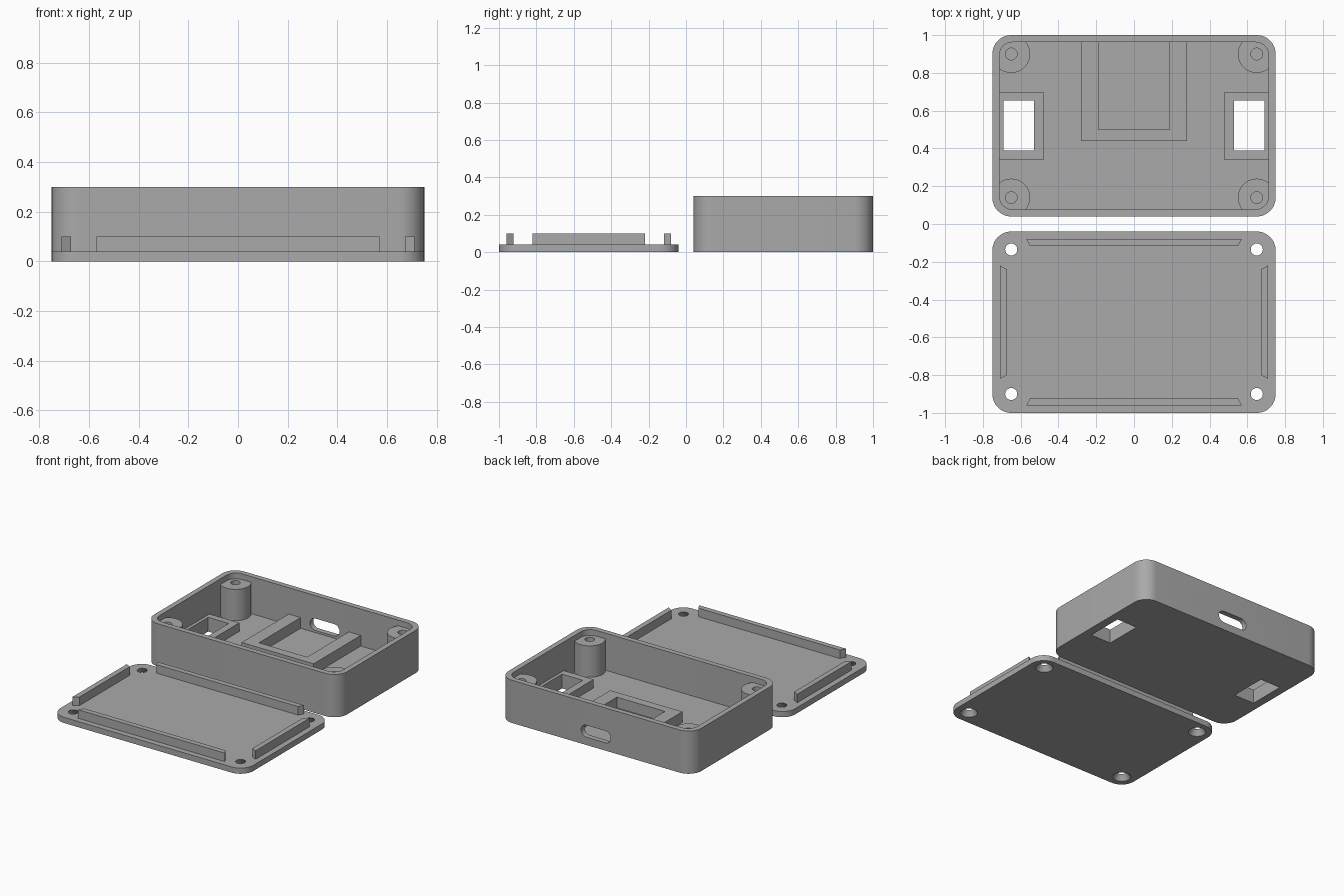
import bpy, bmesh
from math import sin, cos, pi, radians

cube = bpy.data.objects.get("Cube")
if cube:
    bpy.data.objects.remove(cube, do_unlink=True)

GREY = 0.4
mat = bpy.data.materials.new("grey plastic")
mat.use_nodes = True
mat.diffuse_color = (GREY, GREY, GREY, 1)
mat.node_tree.nodes["Principled BSDF"].inputs["Base Color"].default_value = (GREY, GREY, GREY, 1)

HALF_X, CORNER, WALL, FLOOR, HEIGHT = 0.75, 0.1, 0.0375, 0.04, 0.3
POST_X = HALF_X - CORNER


def rounded_rect(x0, x1, y0, y1, r, steps=12):
    """Outline of a rectangle with round corners, counter-clockwise."""
    centres = [(x1 - r, y1 - r), (x0 + r, y1 - r), (x0 + r, y0 + r), (x1 - r, y0 + r)]
    return [(cx + r * cos(a), cy + r * sin(a))
            for q, (cx, cy) in enumerate(centres)
            for a in [(q + i / steps) * pi / 2 for i in range(steps + 1)]]


def rect(x0, x1, y0, y1):
    return [(x0, y0), (x1, y0), (x1, y1), (x0, y1)]


def circle(x, y, r, n=48):
    return [(x + r * cos(2 * pi * i / n), y + r * sin(2 * pi * i / n)) for i in range(n)]


def loft(name, low, high, z0, z1):
    """Solid between two matching outlines."""
    bm = bmesh.new()
    a = [bm.verts.new((x, y, z0)) for x, y in low]
    b = [bm.verts.new((x, y, z1)) for x, y in high]
    bm.faces.new(a)
    bm.faces.new(b)
    n = len(a)
    for i in range(n):
        j = (i + 1) % n
        bm.faces.new((a[i], a[j], b[j], b[i]))
    bmesh.ops.recalc_face_normals(bm, faces=bm.faces)
    mesh = bpy.data.meshes.new(name)
    bm.to_mesh(mesh)
    bm.free()
    mesh.materials.append(mat)
    obj = bpy.data.objects.new(name, mesh)
    bpy.context.collection.objects.link(obj)
    return obj


def prism(name, outline, z0, z1):
    return loft(name, outline, outline, z0, z1)


def activate(obj):
    bpy.ops.object.select_all(action='DESELECT')
    obj.select_set(True)
    bpy.context.view_layer.objects.active = obj


def carve(obj, cutter, operation='DIFFERENCE'):
    """Apply a boolean and drop its cutter."""
    mod = obj.modifiers.new("carve", 'BOOLEAN')
    mod.operation, mod.object, mod.solver = operation, cutter, 'EXACT'
    activate(obj)
    bpy.ops.object.modifier_apply(modifier=mod.name)
    bpy.data.objects.remove(cutter, do_unlink=True)


parts = []

# Open case with a hollow inside
Y0, Y1 = 0.04, 1.0
case = prism("case", rounded_rect(-HALF_X, HALF_X, Y0, Y1, CORNER), 0, HEIGHT)
inside = (-HALF_X + WALL, HALF_X - WALL, Y0 + WALL, Y1 - WALL)
carve(case, prism("cutter", rounded_rect(*inside, 0.07), FLOOR, HEIGHT + 0.1))
parts.append(case)

# Round-ended port in the back wall
port = prism("cutter", rounded_rect(-0.115, 0.115, -0.042, 0.042, 0.0419), -0.1, 0.1)
port.rotation_euler = (pi / 2, 0, 0)
port.location = (0, Y1, 0.097)
bpy.context.view_layer.update()
carve(case, port)

# Side windows through the floor with raised frames
for side, label in ((-1, "right"), (1, "left")):
    def window():
        return prism("cutter", rect(*sorted((side * 0.53, side * 0.69)), 0.39, 0.655), -0.1, 0.2)
    frame = prism(label + "_window_frame",
                  rect(*sorted((side * 0.48, side * 0.725)), 0.34, 0.7), 0.02, 0.1)
    carve(case, window())
    carve(frame, window())
    parts.append(frame)

# Screw posts merged into the corners
embed = 0.01
for x, xl in ((-POST_X, "right"), (POST_X, "left")):
    for y, yl in ((Y0 + CORNER, "front"), (Y1 - CORNER, "back")):
        post = prism(f"{yl}_{xl}_post", circle(x, y, 0.1), 0.02, 0.26)
        x0, x1, y0, y1 = inside
        carve(post, prism("cutter", rounded_rect(x0 - embed, x1 + embed, y0 - embed, y1 + embed, 0.08),
                          0, HEIGHT), 'INTERSECT')
        carve(post, prism("cutter", circle(x, y, 0.031, 32), FLOOR, HEIGHT))
        parts.append(post)

# U-shaped holder against the back wall
back = Y1 - WALL + embed
holder = [(-0.28, back), (-0.28, 0.44), (0.28, 0.44), (0.28, back),
          (0.187, back), (0.187, 0.5), (-0.187, 0.5), (-0.187, back)]
parts.append(prism("board_holder", holder, 0.02, 0.115))

# Lid plate with countersunk screw holes
lid = prism("lid", rounded_rect(-HALF_X, HALF_X, -Y1, -Y0, CORNER), 0, FLOOR)
for x in (-POST_X, POST_X):
    for y in (-Y0 - CORNER + 0.005, -Y1 + CORNER):
        carve(lid, loft("cutter", circle(x, y, 0.0635, 32), circle(x, y, 0.0255, 32), -0.01, 0.05))
parts.append(lid)

# Locating rails on the lid, mitred at the ends
MID = -(Y0 + Y1) / 2


def rail(name, half, reach, turn):
    """Rail of given half length, its outer face at reach, swung by quarter turns."""
    shape = [(-half, -reach), (half, -reach), (half - 0.02, 0.0375 - reach), (0.02 - half, 0.0375 - reach)]
    for _ in range(turn):
        shape = [(-y, x) for x, y in shape]
    parts.append(prism(name, [(x, y + MID) for x, y in shape], 0.03, 0.1))


rail("front_rail", 0.57, 0.44, 0)
rail("left_rail", 0.3, 0.71, 1)
rail("back_rail", 0.57, 0.44, 2)
rail("right_rail", 0.3, 0.71, 3)

# Smooth curved walls, keep edges crisp
for part in parts:
    activate(part)
    bpy.ops.object.shade_smooth_by_angle(angle=radians(30))
